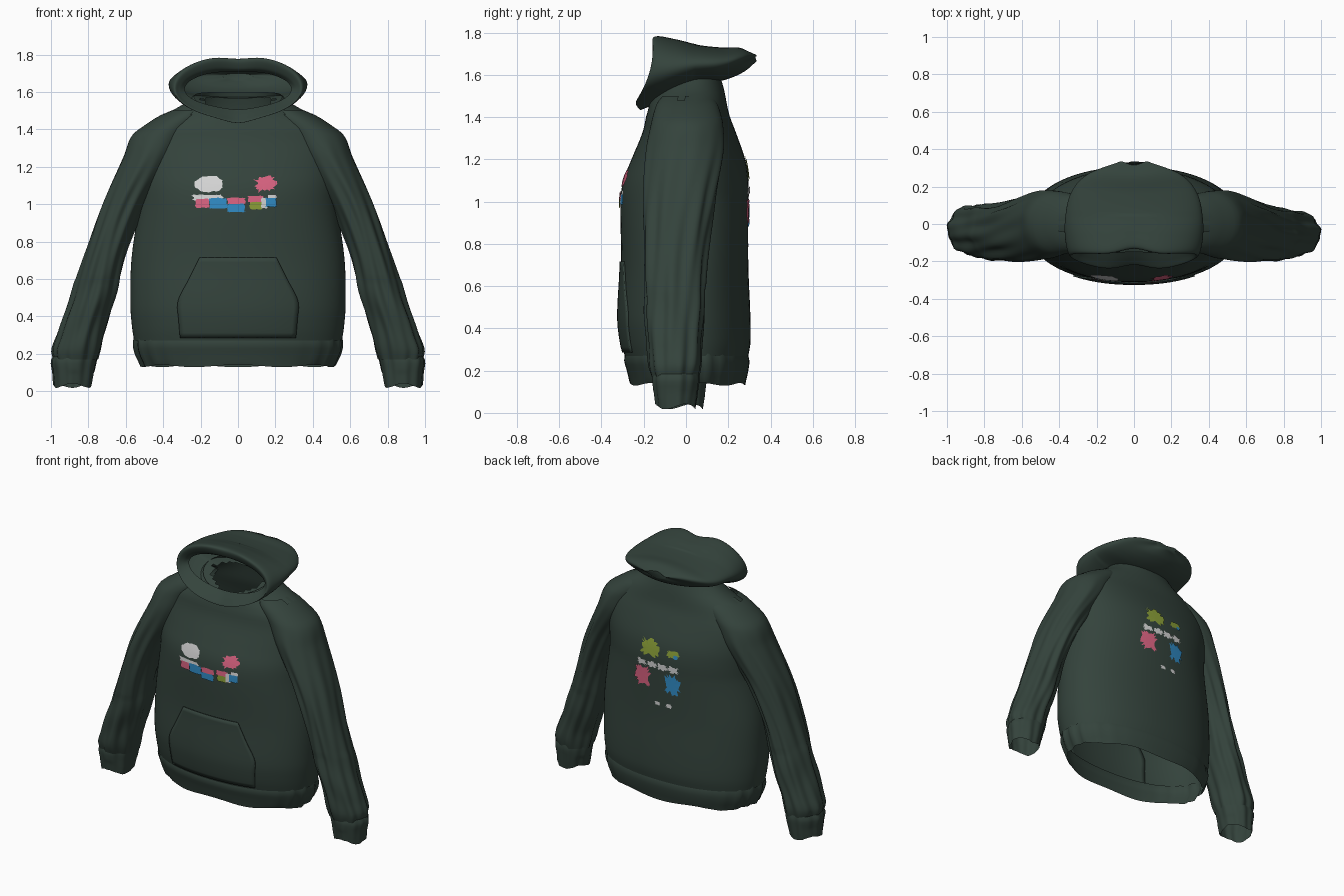
import bpy, bmesh, math, random
from math import sin, cos, pi

random.seed(4)
cube = bpy.data.objects.get("Cube")
if cube:
    bpy.data.objects.remove(cube, do_unlink=True)


def material(name, rgb):
    m = bpy.data.materials.new(name)
    m.use_nodes = True
    m.diffuse_color = (*rgb, 1)
    m.node_tree.nodes["Principled BSDF"].inputs["Base Color"].default_value = (*rgb, 1)
    return m


GREEN = material("dark green cloth", (.034, .056, .045))
WHITE = material("white print", (.66, .66, .66))
PINK = material("pink print", (.70, .125, .22))
BLUE = material("blue print", (.03, .26, .56))
OLIVE = material("olive print", (.26, .35, .04))


def finish(name, bm, mat):
    me = bpy.data.meshes.new(name)
    bm.to_mesh(me)
    bm.free()
    me.materials.append(mat)
    ob = bpy.data.objects.new(name, me)
    bpy.context.collection.objects.link(ob)
    bpy.ops.object.select_all(action='DESELECT')
    bpy.context.view_layer.objects.active = ob
    ob.select_set(True)
    bpy.ops.object.shade_smooth_by_angle(angle=math.radians(50))
    return ob


def sample(rows, t):
    """Smooth interpolation of table rows keyed by their first value."""
    n = len(rows)
    i = 0
    while i < n - 2 and t > rows[i + 1][0]:
        i += 1

    def slope(j, k):
        lo, hi = rows[max(j - 1, 0)], rows[min(j + 1, n - 1)]
        return (hi[k] - lo[k]) / (hi[0] - lo[0])
    a, b = rows[i], rows[i + 1]
    d = b[0] - a[0]
    u = min(max((t - a[0]) / d, 0), 1)
    s = u * u * (3 - 2 * u)
    return [a[k] + (b[k] - a[k]) * s + d * u * (1 - u) * ((1 - u) * slope(i, k) - u * slope(i + 1, k))
            for k in range(1, len(a))]


def loft(name, rings, cap_last=False, hole=None):
    bm = bmesh.new()
    loops = [[bm.verts.new(p) for p in r] for r in rings]
    for a, b in zip(loops, loops[1:]):
        for i in range(len(a)):
            j = (i + 1) % len(a)
            bm.faces.new((a[i], a[j], b[j], b[i]))
    if cap_last:
        bm.faces.new(loops[-1])
    bmesh.ops.recalc_face_normals(bm, faces=bm.faces)
    if hole:
        cut = [f for f in bm.faces if hole(f.calc_center_median())]
        bmesh.ops.delete(bm, geom=cut, context='FACES')
    return finish(name, bm, GREEN)


def steps(a, b, n):
    return [a + (b - a) * i / n for i in range(n + 1)]


def power(v, p):
    return math.copysign(abs(v) ** p, v)


# Torso: height, half width, front y, back y
BODY = [(.27, .555, -.29, .295), (.33, .565, -.305, .305), (.45, .575, -.318, .305),
        (.7, .57, -.307, .295), (1.0, .53, -.31, .295), (1.1, .53, -.297, .295),
        (1.2, .535, -.258, .28), (1.33, .54, -.205, .235), (1.41, .51, -.188, .205),
        (1.48, .42, -.178, .19), (1.53, .32, -.172, .18), (1.6, .235, -.155, .16)]
HEM = [(.135, .515, -.265, .28), (.2, .545, -.28, .295), (.25, .555, -.293, .3), (.285, .55, -.285, .29)]
ROUND = 2.15


def body_ring(rows, z, pleat=0, seg=96):
    hx, yf, yb = sample(rows, z)
    drop = .1 * max(0, (z - 1.4) / .2)   # neckline falls towards the front
    ring = []
    for i in range(seg):
        a = 2 * pi * i / seg
        k = 1 + pleat * sin(24 * a) * abs(cos(a)) ** 3
        y = (yf + yb) / 2 + k * (yb - yf) / 2 * power(sin(a), 2 / ROUND)
        ring.append((k * hx * power(cos(a), 2 / ROUND), y,
                     z + pleat * .4 * sin(7 * a) * (z < .15) - drop * ((yb - y) / (yb - yf)) ** 2))
    return ring


loft("torso", [body_ring(BODY, z) for z in steps(.27, 1.6, 48)])
loft("hem_band", [body_ring(HEM, z, .016) for z in steps(.135, .285, 8)])


def on_body(x, z, side, lift):
    """Point on the torso surface; side -1 is front, +1 is back."""
    hx, yf, yb = sample(BODY, z)
    depth = (1 - min(abs(x / hx), 1) ** ROUND) ** (1 / ROUND)
    return x, (yf + yb) / 2 + side * ((yb - yf) / 2 * depth + lift), z


def inside_body(c):
    """True well inside the torso, where a sleeve needs no cloth."""
    if abs(c.x) > sample(BODY, c.z)[0] - .02:
        return False
    return on_body(c.x, c.z, -1, -.03)[1] < c.y < on_body(c.x, c.z, 1, -.03)[1]


# Sleeves and cuffs: height, inner x, outer x, front y, back y
SLEEVE = [(.17, .75, .985, -.16, .08), (.22, .735, .995, -.175, .09), (.3, .72, .965, -.185, .095),
          (.5, .655, .895, -.195, .1), (.75, .595, .81, -.2, .105), (1.0, .49, .725, -.2, .135),
          (1.25, .33, .615, -.188, .18), (1.37, .25, .565, -.165, .175), (1.43, .2, .487, -.15, .16),
          (1.47, .17, .425, -.135, .145), (1.5, .16, .36, -.11, .12)]
CUFF = [(.03, .785, .985, -.145, .07), (.1, .77, .99, -.155, .08),
        (.16, .755, 1.0, -.16, .085), (.185, .75, .99, -.155, .08)]


def arm_ring(rows, z, side, fold, ragged=0, seg=72):
    xi, xo, yf, yb = sample(rows, z)
    fade = min(1, max(0, (1.38 - z) / .45))
    low = max(0, 1 - z)
    swing = -.012 * side * low                    # arms hang slightly turned
    slim = 1 - .12 * low * (side > 0)             # left arm hangs flatter
    ring = []
    for i in range(seg):
        a = 2 * pi * i / seg
        k = 1 + fold * fade * (sin(7 * a + 4 * z) + .8 * sin(12 * a - 6 * z)
                               + .5 * sin(24 * z + 2 * a) * (z < .6))
        ring.append((side * ((xi + xo) / 2 + k * (xo - xi) / 2 * cos(a)),
                     (yf + yb) / 2 + slim * k * (yb - yf) / 2 * sin(a) + swing,
                     z + ragged * sin(3 * a) * (z < .1)))
    return ring


for side, word in ((1, "left"), (-1, "right")):
    loft(word + "_sleeve", [arm_ring(SLEEVE, z, side, .04) for z in steps(.17, 1.5, 64)],
         cap_last=True, hole=inside_body)
    loft(word + "_cuff", [arm_ring(CUFF, z, side, .025, .012) for z in steps(.03, .185, 8)])

# Hood: turned-in lining, rolled rim and outer bag; step, top y, top z, bottom y, bottom z, half width
HOOD = [(2.6, -.11, 1.715, -.16, 1.515, .285), (3, -.145, 1.74, -.21, 1.485, .315),
        (3.5, -.16, 1.795, -.25, 1.455, .345), (4.2, -.06, 1.778, -.14, 1.485, .368),
        (5, .05, 1.745, .03, 1.55, .367), (6, .17, 1.73, .17, 1.575, .335),
        (7, .265, 1.728, .265, 1.615, .245), (7.7, .325, 1.70, .325, 1.665, .08)]


def hood_ring(t, seg=64):
    yt, zt, yb, zb, hw = sample(HOOD, t)
    rim = max(0, 1 - abs(t - 3.5) / 1.5)
    ring = []
    for i in range(seg):
        a = 2 * pi * i / seg
        x, up = hw * cos(a), sin(a)
        centre = rim * math.exp(-(x / .1) ** 2) * up ** 2
        ring.append((x, (yt + yb) / 2 + up * (yt - yb) / 2 + .01 * sin(3 * a) * (t > 5)
                     + .035 * centre + .04 * rim * cos(a) ** 2,
                     (zt + zb) / 2 + up * (zt - zb) / 2 - .022 * centre))
    return ring


# The hood floor is open where it meets the neck
loft("hood", [hood_ring(t) for t in steps(2.6, 7.7, 54)], cap_last=True,
     hole=lambda c: c.z < 1.6 and (c.x / .19) ** 2 + ((c.y - .01) / .115) ** 2 < 1)

# Front pouch pocket
POCKET = [(.285, .31), (.38, .318), (.48, .322), (.6, .263), (.716, .205)]
bm = bmesh.new()
grid = []
for z in steps(.285, .716, 16):
    w = sample(POCKET, z)[0]
    grid.append([bm.verts.new(on_body(x, z, -1, .008)) for x in steps(-w, w, 24)])
for lo, hi in zip(grid, grid[1:]):
    for i in range(24):
        bm.faces.new((lo[i], lo[i + 1], hi[i + 1], hi[i]))
pocket = finish("front_pocket", bm, GREEN)
thick = pocket.modifiers.new("thickness", 'SOLIDIFY')
thick.thickness = .008
thick.offset = -1


def patch(name, mat, x, z, w, h, side, rough=.15, corner=.6, lift=.006):
    """Ragged flat print laid on the torso; a low corner value makes it squarer."""
    bm = bmesh.new()
    mid = bm.verts.new(on_body(x, z, side, lift))
    rim = []
    for i in range(32):
        a = 2 * pi * i / 32
        k = 1 + random.uniform(-rough, rough)
        rim.append(bm.verts.new(on_body(x + k * w / 2 * power(cos(a), corner),
                                        z + k * h / 2 * power(sin(a), corner), side, lift)))
    for i in range(32):
        f = bm.faces.new((mid, rim[i], rim[(i + 1) % 32]))
        if side > 0:
            f.normal_flip()
    finish(name, bm, mat)


# Chest print
patch("chest_white_cloud", WHITE, -.153, 1.108, .15, .083, -1, .1, .75)
patch("chest_pink_star", PINK, .143, 1.108, .105, .075, -1, .33, .7)
for i, (mat, x, z, w, h) in enumerate([(WHITE, -.162, 1.036, .16, .03), (PINK, -.19, 1.005, .075, .05),
                                       (BLUE, -.105, 1.005, .095, .055), (PINK, -.01, 1.017, .095, .035),
                                       (BLUE, -.01, .98, .095, .045), (PINK, .095, 1.027, .085, .035),
                                       (OLIVE, .1, .992, .075, .04), (WHITE, .142, 1.005, .035, .06),
                                       (BLUE, .177, 1.01, .06, .05), (WHITE, .183, 1.042, .05, .02)]):
    patch("chest_block_%d" % (i + 1), mat, x, z, w, h, -1, .1, .3, .006 + .0003 * i)

# Back print
patch("back_olive_large", OLIVE, .072, 1.155, .125, .1, 1, .3)
patch("back_olive_small", OLIVE, -.105, 1.148, .08, .045, 1, .2)
patch("back_blue_fleck", BLUE, -.125, 1.135, .03, .025, 1, .2, .6, .007)
patch("back_pink_mark", PINK, .12, .957, .11, .13, 1, .28)
patch("back_blue_mark", BLUE, -.102, .948, .1, .12, 1, .28)
for i, x in enumerate((.13, .05, -.03, -.11)):
    patch("back_white_dash_%d" % (i + 1), WHITE, x, 1.048, .07, .038, 1, .35)
for i, x in enumerate((.005, -.08)):
    patch("back_white_dot_%d" % (i + 1), WHITE, x, .795, .04, .025, 1, .3)
